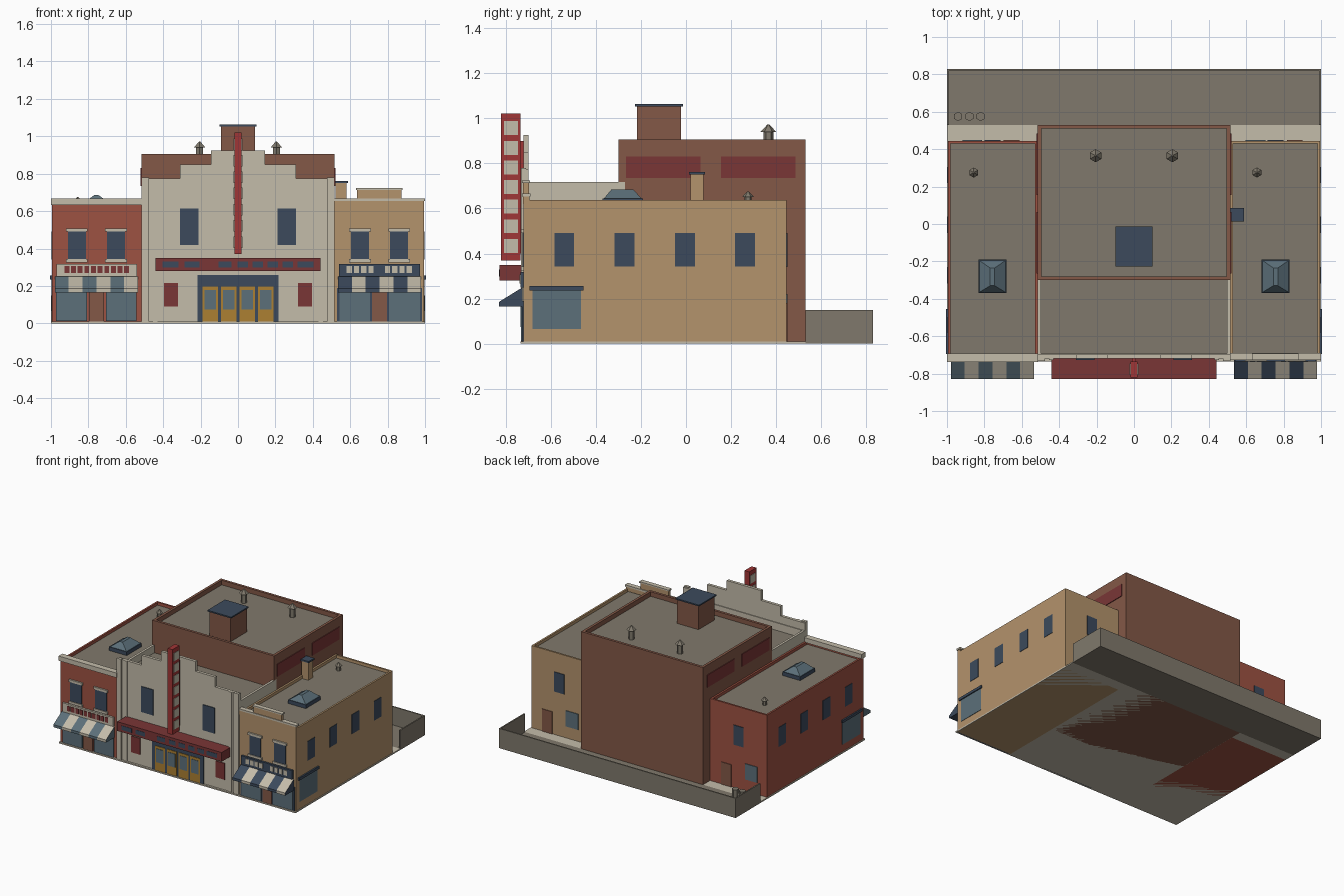
import bpy, bmesh, math
from mathutils import Matrix

if "Cube" in bpy.data.objects:
    bpy.data.objects.remove(bpy.data.objects["Cube"])


def material(name, r, g, b):
    m = bpy.data.materials.new(name)
    m.diffuse_color = [((c / 255 + 0.055) / 1.055) ** 2.4 for c in (r, g, b)] + [1]
    m.use_nodes = True
    m.node_tree.nodes["Principled BSDF"].inputs["Base Color"].default_value = m.diffuse_color
    return m


CREAM = material("cream stone", 196, 188, 170)
BRICK = material("red brick", 158, 82, 66)
TAN = material("tan brick", 180, 147, 108)
BROWN = material("brown brick", 131, 88, 71)
MAROON = material("maroon panel", 122, 54, 54)
NAVY = material("navy trim", 60, 74, 92)
GLASS = material("shop glass", 92, 112, 122)
GOLD = material("gold door", 172, 128, 50)
RED = material("sign red", 160, 54, 54)
GREY = material("grey roofing", 128, 121, 108)


def finish(name, bm, *mats):
    bmesh.ops.recalc_face_normals(bm, faces=bm.faces[:])
    me = bpy.data.meshes.new(name)
    bm.to_mesh(me)
    bm.free()
    for m in mats:
        me.materials.append(m)
    ob = bpy.data.objects.new(name, me)
    bpy.context.collection.objects.link(ob)
    return ob


def add_box(bm, x0, x1, y0, y1, z0, z1):
    mat = Matrix.Translation(((x0 + x1) / 2, (y0 + y1) / 2, (z0 + z1) / 2)) \
        @ Matrix.Diagonal((x1 - x0, y1 - y0, z1 - z0, 1))
    bmesh.ops.create_cube(bm, size=1, matrix=mat)


def boxes(name, mat, *bounds):
    bm = bmesh.new()
    for b in bounds:
        add_box(bm, *b)
    return finish(name, bm, mat)


def both(*bounds):
    """The bounds plus their mirror images across x = 0."""
    return list(bounds) + [(-b[1], -b[0], *b[2:]) for b in bounds]


def walled(name, mat, bounds, rim, roof_z):
    """Block with a sunken grey roof behind a parapet rim."""
    bm = bmesh.new()
    add_box(bm, *bounds)
    bm.normal_update()
    top = max(bm.faces, key=lambda f: f.calc_center_median().z)
    bmesh.ops.inset_individual(bm, faces=[top], thickness=rim, use_even_offset=True)
    bmesh.ops.inset_individual(bm, faces=[top], thickness=0.0001, use_even_offset=True)
    for v in top.verts:
        v.co.z = roof_z
    top.material_index = 1
    return finish(name, bm, mat, GREY)


def prism(name, mat, profile, y0, y1):
    """Front (x, z) profile pushed from y0 to y1."""
    bm = bmesh.new()
    face = bm.faces.new([bm.verts.new((x, y0, z)) for x, z in profile])
    new = bmesh.ops.extrude_face_region(bm, geom=[face])["geom"]
    bmesh.ops.translate(bm, vec=(0, y1 - y0, 0),
                        verts=[g for g in new if isinstance(g, bmesh.types.BMVert)])
    return finish(name, bm, mat)


def vent(name, x, y, z, h, r, cap_r, cap_h):
    """Six-sided roof vent with a pointed cap."""
    bm = bmesh.new()
    for r1, r2, za, zb in ((r, r, z, z + h), (cap_r, 0.004, z + h, z + h + cap_h)):
        bmesh.ops.create_cone(bm, cap_ends=True, segments=6, radius1=r1, radius2=r2, depth=zb - za,
                              matrix=Matrix.Translation((x, y, (za + zb) / 2)))
    return finish(name, bm, GREY)


def awning(name, main, x0, x1, n=6):
    """Striped wedge awning, end faces in the main colour."""
    bm = bmesh.new()
    prof = [(-0.725, 0.165), (-0.83, 0.165), (-0.83, 0.185), (-0.725, 0.25)]
    rows = [[bm.verts.new((x0 + (x1 - x0) * i / n, y, z)) for y, z in prof] for i in range(n + 1)]
    for i in range(n):
        for j in range(4):
            k = (j + 1) % 4
            f = bm.faces.new((rows[i][j], rows[i][k], rows[i + 1][k], rows[i + 1][j]))
            f.material_index = i % 2 if j in (1, 2) else 0
    bm.faces.new(rows[0])
    bm.faces.new(rows[-1])
    return finish(name, bm, main, CREAM)


def skylight(name, cx):
    """Navy curb with a hipped glass top."""
    boxes(name + "_curb", NAVY, (cx - 0.075, cx + 0.075, -0.37, -0.19, 0.61, 0.643))
    bm = bmesh.new()
    low = [bm.verts.new((cx + x, y, 0.643)) for x, y in
           ((-0.07, -0.365), (0.07, -0.365), (0.07, -0.195), (-0.07, -0.195))]
    top = [bm.verts.new((cx + x, y, 0.685)) for x, y in
           ((-0.012, -0.33), (0.012, -0.33), (0.012, -0.235), (-0.012, -0.235))]
    for i in range(4):
        k = (i + 1) % 4
        bm.faces.new((low[i], low[k], top[k], top[i]))
    bm.faces.new(low)
    bm.faces.new(top)
    return finish(name + "_glass", bm, GLASS)


# Ground: pavement and rear yard with low walls
boxes("pavement", CREAM, (-1, 1, -0.735, 0.53, 0, 0.01))
boxes("yard_floor", GREY, (-1, 1, 0.53, 0.83, 0, 0.01))
boxes("yard_wall", GREY, (-1, 1, 0.82, 0.83, 0, 0.15), *both((0.99, 1, 0.53, 0.82, 0, 0.15)))
bm = bmesh.new()
for x in (-0.94, -0.88, -0.82):
    bmesh.ops.create_cone(bm, cap_ends=True, segments=6, radius1=0.022, radius2=0.025, depth=0.07,
                          matrix=Matrix.Translation((x, 0.575, 0.045)))
finish("yard_bins", bm, GREY)

# Theatre: lobby, stepped front, auditorium
walled("lobby", CREAM, (-0.515, 0.515, -0.71, -0.27, 0, 0.718), 0.018, 0.66)
half = [(0.515, 0), (0.515, 0.775), (0.31, 0.775), (0.31, 0.85), (0.145, 0.85), (0.145, 0.925)]
prism("stepped_front", CREAM, half + [(-x, z) for x, z in reversed(half)], -0.72, -0.698)
boxes("pilasters", CREAM, *both((0.475, 0.515, -0.732, -0.71, 0, 0.78), (0.43, 0.455, -0.727, -0.71, 0, 0.775)))
walled("auditorium", BROWN, (-0.515, 0.515, -0.3, 0.53, 0, 0.905), 0.02, 0.87)
boxes("auditorium_panels", MAROON, *both((0.51, 0.52, -0.265, 0.065, 0.735, 0.83),
                                         (0.51, 0.52, 0.155, 0.485, 0.735, 0.83)))
boxes("penthouse", BROWN, (-0.09, 0.09, -0.218, -0.022, 0.86, 1.053))
boxes("penthouse_cap", NAVY, (-0.1, 0.1, -0.226, -0.014, 1.053, 1.063))
for x in (-0.205, 0.205):
    vent("auditorium_vent", x, 0.365, 0.865, 0.075, 0.022, 0.035, 0.032)

# Theatre front details
boxes("theatre_windows", NAVY, *both((0.21, 0.31, -0.726, -0.718, 0.42, 0.615)))
boxes("poster_panels", MAROON, *both((0.32, 0.395, -0.726, -0.718, 0.09, 0.215)))
boxes("entrance", NAVY, (-0.217, 0.217, -0.726, -0.718, 0, 0.257))
doors = [-0.148, -0.05, 0.05, 0.148]
boxes("entrance_doors", GOLD, *[(x - 0.041, x + 0.041, -0.73, -0.724, 0.005, 0.197) for x in doors])
boxes("door_glass", GLASS, *[(x - 0.031, x + 0.031, -0.733, -0.728, 0.075, 0.178) for x in doors])
boxes("marquee", MAROON, (-0.442, 0.442, -0.828, -0.715, 0.28, 0.35))
boxes("marquee_slots", NAVY, *[(x - w, x + w, -0.83, -0.826, 0.298, 0.33) for x, w in
      ((-0.36, 0.043), (-0.245, 0.04), (-0.07, 0.034), (0.025, 0.028), (0.105, 0.028),
       (0.185, 0.028), (0.265, 0.028), (0.36, 0.043))])
boxes("blade_sign", RED, (-0.02, 0.02, -0.82, -0.735, 0.37, 1.02), (-0.012, 0.012, -0.735, -0.715, 0.4, 0.9))
boxes("blade_sign_panels", CREAM, *both(*[(0.018, 0.023, -0.807, -0.745, z - 0.031, z + 0.031)
      for z in [0.956 - 0.087 * i for i in range(7)]]))

# Side shops: shared shell, windows, roof items
for side, s, wall in (("left", -1, BRICK), ("right", 1, TAN)):
    c = 0.757 * s
    x0, x1 = sorted((0.516 * s, 0.995 * s))
    walled(side + "_shop", wall, (x0, x1, -0.72, 0.445, 0, 0.637), 0.014, 0.615)

    # upper front windows with stone lintels and sills
    wx = [(c - 0.105, 0.048), (c + 0.105, 0.048)]
    boxes(side + "_front_windows", NAVY, *[(x - w, x + w, -0.726, -0.718, 0.34, 0.49) for x, w in wx])
    boxes(side + "_lintels_and_sills", CREAM, *[(x - w - 0.01, x + w + 0.01, -0.732, -0.718, z, z + 0.018)
          for x, w in wx for z in (0.325, 0.49)])

    # side wall windows and shop window
    def on_side(y0, y1, z0, z1, out):
        a, b = sorted((0.99 * s, out * s))
        return (a, b, y0, y1, z0, z1)
    boxes(side + "_side_windows", NAVY,
          *[on_side(y - 0.044, y + 0.044, 0.342, 0.49, 0.998) for y in (-0.54, -0.273, -0.004, 0.262)])
    boxes(side + "_side_shop_window", GLASS, on_side(-0.68, -0.465, 0.065, 0.237, 0.998))
    boxes(side + "_side_shop_lintel", NAVY, on_side(-0.695, -0.455, 0.235, 0.255, 1.006))

    # rear door and windows
    boxes(side + "_rear_window", NAVY, (c - 0.042, c + 0.042, 0.44, 0.45, 0.34, 0.49))
    boxes(side + "_rear_door", BROWN, (c + 0.06, c + 0.145, 0.44, 0.45, 0.01, 0.18))
    boxes(side + "_rear_shop_window", GLASS, (c - 0.16, c - 0.055, 0.44, 0.45, 0.1, 0.22))

    # shop front glass and door
    boxes(side + "_shop_glass", GLASS, *[(c + a, c + b, -0.731, -0.718, 0.012, 0.17)
          for a, b in ((-0.215, -0.05), (0.05, 0.215))])
    boxes(side + "_shop_door", BROWN, (c - 0.04, c + 0.04, -0.731, -0.718, 0.005, 0.165))
    awning(side + "_awning", GLASS if s < 0 else NAVY, c - 0.222, c + 0.222)

    skylight(side + "_skylight", c)
    vent(side + "_vent", c - 0.1, 0.275, 0.61, 0.04, 0.016, 0.027, 0.025)

boxes("right_shop_frame", NAVY, (0.53, 0.985, -0.727, -0.718, 0, 0.19))

# Sign boards with plain blocks
boxes("left_sign_board", CREAM, (-0.97, -0.54, -0.735, -0.718, 0.25, 0.318))
boxes("left_sign_blocks", MAROON, *[(x - 0.013, x + 0.013, -0.739, -0.733, 0.268, 0.306)
      for x in [-0.915 + 0.0355 * i for i in range(10)]])
boxes("right_sign_board", NAVY, (0.54, 0.972, -0.735, -0.718, 0.25, 0.318))
boxes("right_sign_blocks", CREAM, *[(x - 0.014, x + 0.014, -0.739, -0.733, 0.268, 0.306)
      for a in (0.595, 0.8) for x in [a + 0.0385 * i for i in range(4)]])

# Front parapets and chimney
boxes("left_cornice", CREAM, (-1, -0.512, -0.738, -0.692, 0.632, 0.668))
boxes("right_parapet", TAN, (0.516, 0.995, -0.722, -0.695, 0.62, 0.655),
      (0.637, 0.873, -0.722, -0.697, 0.655, 0.715))
boxes("right_parapet_caps", CREAM, (0.516, 1, -0.727, -0.69, 0.653, 0.667),
      (0.63, 0.88, -0.727, -0.692, 0.713, 0.723))
boxes("chimney", TAN, (0.522, 0.58, 0.02, 0.078, 0.61, 0.75))
boxes("chimney_cap", NAVY, (0.516, 0.587, 0.014, 0.085, 0.75, 0.762))
